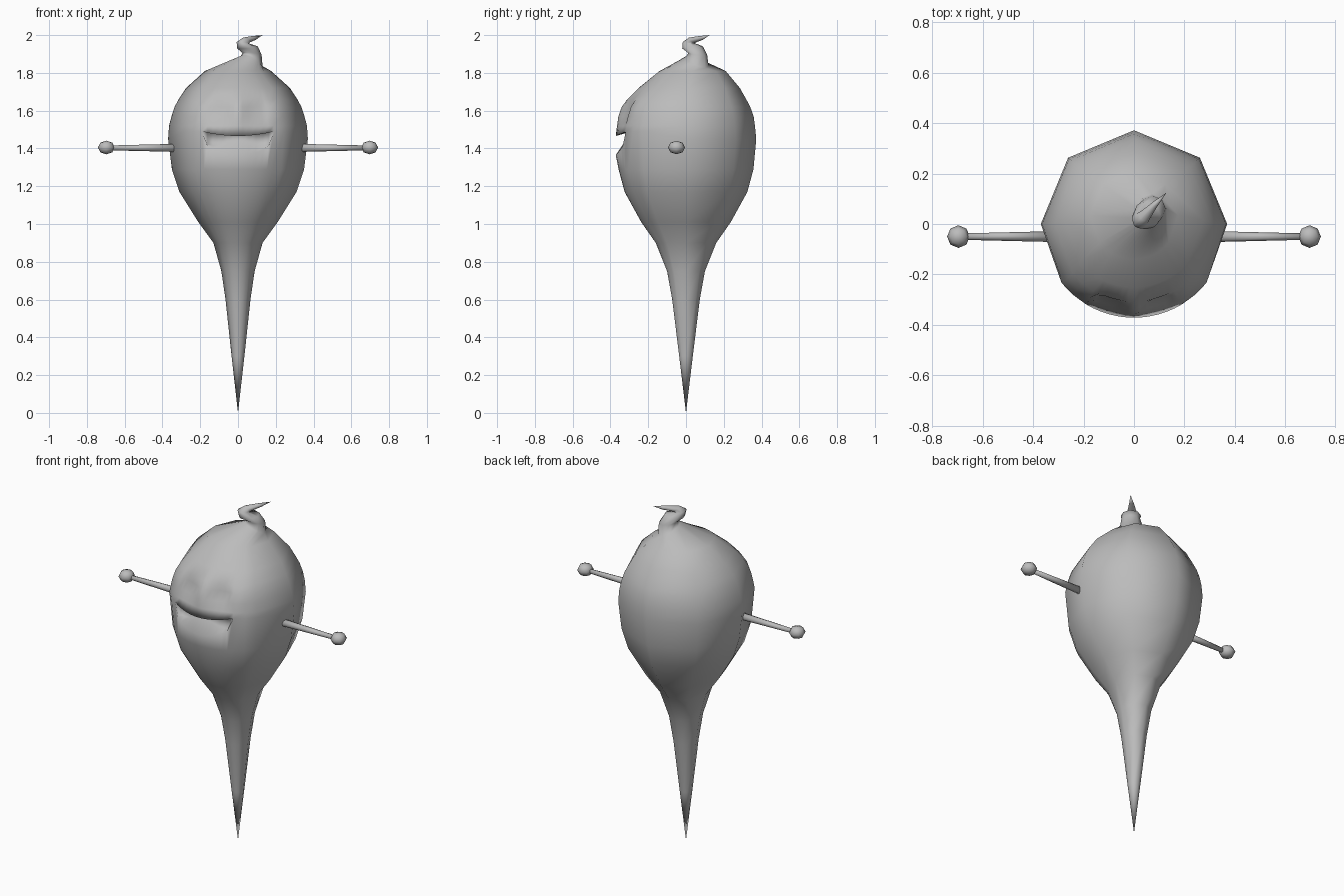
import bpy, bmesh
from math import sin, cos, pi, radians
from mathutils import Matrix, Vector

if "Cube" in bpy.data.objects:
    bpy.data.objects.remove(bpy.data.objects["Cube"], do_unlink=True)

grey = bpy.data.materials.new("plain grey")
grey.use_nodes = True
colour = (0.5, 0.5, 0.5, 1)
grey.diffuse_color = colour
grey.node_tree.nodes["Principled BSDF"].inputs["Base Color"].default_value = colour


def finish(bm, name):
    bmesh.ops.remove_doubles(bm, verts=bm.verts, dist=0.0005)
    bmesh.ops.recalc_face_normals(bm, faces=bm.faces)
    for f in bm.faces:
        f.smooth = True
    mesh = bpy.data.meshes.new(name)
    bm.to_mesh(mesh)
    bm.free()
    mesh.materials.append(grey)
    obj = bpy.data.objects.new(name, mesh)
    bpy.context.collection.objects.link(obj)
    return obj


# Columns around the body in degrees from the front: fine on the face, coarse behind
half = [4, 9, 15, 21, 26, 31, 41, 51, 90, 135]
angles = [0] + half + [180] + [-a for a in reversed(half)]

# Lower body rings: height, x radius, y radius
lower = [(0, 0, 0), (0.3, 0.034, 0.036), (0.6, 0.066, 0.073), (0.75, 0.088, 0.1),
         (0.9, 0.13, 0.16), (1.01, 0.21, 0.237), (1.17, 0.31, 0.325), (1.29, 0.35, 0.357)]
# Rings above the mouth: height, x radius, y radius, y centre, eye hollow depth
brow = [(1.52, 0.365, 0.365, 0, 0.012), (1.57, 0.352, 0.358, 0, 0.024),
        (1.62, 0.336, 0.34, 0, 0.034), (1.66, 0.314, 0.315, 0.004, 0.004),
        (1.72, 0.275, 0.268, 0.017, 0), (1.81, 0.175, 0.175, 0.035, 0)]
# Neck and curl rings: centre, radius, slope of the ring
curl = [(0.07, 0.06, 1.86, 0.06, -0.4), (0.075, 0.062, 1.9, 0.05, -0.1),
        (0.05, 0.035, 1.935, 0.055, 0.1), (0.025, 0.015, 1.96, 0.032, -0.1),
        (0.045, 0.035, 1.974, 0.023, -0.4), (0.085, 0.08, 1.985, 0.012, -0.6),
        (0.13, 0.125, 2.0, 0, 0)]


def mouth_row(a, row):
    """Height and inset of a mouth row: lower lip, floor, roof, upper lip."""
    corner = 1.49 if abs(a) < 60 else 1.45
    x = sin(radians(a)) / sin(radians(31))
    t = max(0, 1 - x * x) if abs(a) < 31 else 0
    low = corner - 0.125 * t ** 0.4
    high = corner - 0.024 * t
    return [(low, 0), (low + 0.075 * t * t, 0.05 * t ** 0.5),
            (high + 0.02 * t, 0.07 * t ** 0.5), (high, 0)][row]


def eye_arch(a):
    return max(0, sin(pi * (abs(a) - 3) / 28)) ** 0.6 if 3 < abs(a) < 31 else 0


rings = []
for z, rx, ry in lower:
    rings.append([(rx * sin(radians(a)), -ry * cos(radians(a)), z) for a in angles])
for row in range(4):
    ring = []
    for a in angles:
        z, inset = mouth_row(a, row)
        ring.append((0.37 * sin(radians(a)), -0.372 * cos(radians(a)) + inset, z))
    rings.append(ring)
for z, rx, ry, cy, depth in brow:
    rings.append([(rx * sin(radians(a)),
                   cy - ry * cos(radians(a)) + depth * eye_arch(a), z) for a in angles])
for cx, cy, cz, r, slope in curl:
    ring = []
    for a in angles:
        dx, dy = r * sin(radians(a)), -r * cos(radians(a))
        ring.append((cx + dx, cy + dy, cz + slope * (dx + dy)))
    rings.append(ring)

# Body with tail, face and top curl in one skin
bm = bmesh.new()
loops = [[bm.verts.new(p) for p in ring] for ring in rings]
n = len(angles)
for lo, hi in zip(loops, loops[1:]):
    for i in range(n):
        j = (i + 1) % n
        bm.faces.new((lo[i], lo[j], hi[j], hi[i]))
finish(bm, "body")

# Arms and hands
for side, name in ((1, "left"), (-1, "right")):
    bm = bmesh.new()
    bmesh.ops.create_cone(bm, cap_ends=True, segments=8, radius1=0.021, radius2=0.013,
                          depth=0.33,
                          matrix=Matrix.Translation((side * 0.505, -0.05, 1.403))
                          @ Matrix.Rotation(side * pi / 2, 4, 'Y'))
    finish(bm, name + "_arm")
    bm = bmesh.new()
    bmesh.ops.create_uvsphere(bm, u_segments=8, v_segments=4, radius=1,
                              matrix=Matrix.Translation((side * 0.697, -0.05, 1.405))
                              @ Matrix.Diagonal(Vector((0.045, 0.045, 0.036, 1))))
    finish(bm, name + "_hand")
